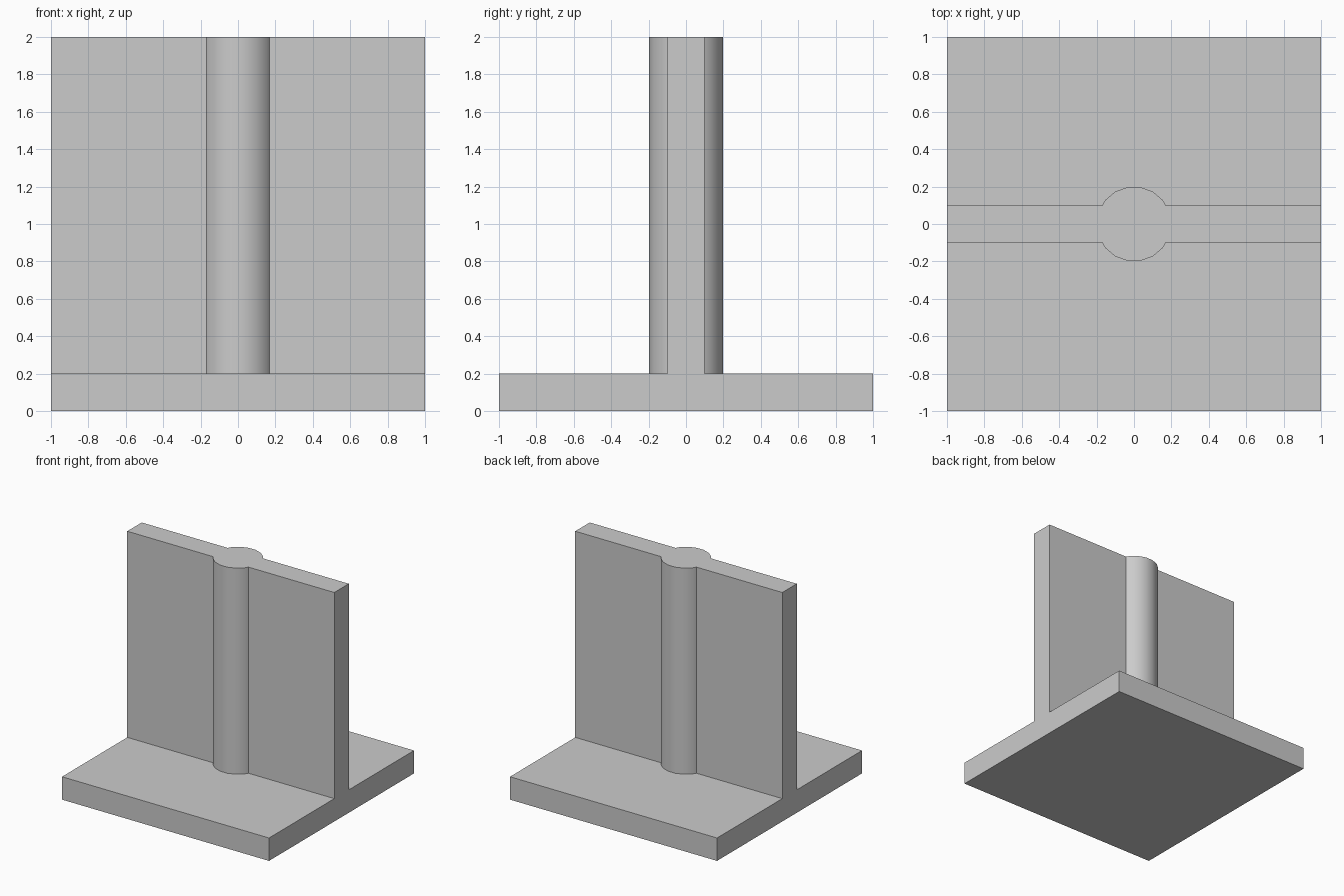
import bpy, bmesh
from math import radians
from mathutils import Matrix

if "Cube" in bpy.data.objects:
    bpy.data.objects.remove(bpy.data.objects["Cube"])


def make_object(name, bm):
    bmesh.ops.recalc_face_normals(bm, faces=bm.faces[:])
    mesh = bpy.data.meshes.new(name)
    bm.to_mesh(mesh)
    bm.free()
    obj = bpy.data.objects.new(name, mesh)
    bpy.context.collection.objects.link(obj)
    return obj


# Base plate and upright wall: an inverted T profile extruded along x
half = [(1, 0), (1, 0.2), (0.1, 0.2), (0.1, 2)]
profile = half + [(-y, z) for y, z in reversed(half)]
bm = bmesh.new()
face = bm.faces.new([bm.verts.new((-1, y, z)) for y, z in profile])
ext = bmesh.ops.extrude_face_region(bm, geom=[face])
bmesh.ops.translate(bm, vec=(2, 0, 0),
                    verts=[v for v in ext["geom"] if isinstance(v, bmesh.types.BMVert)])
stand = make_object("base_and_wall", bm)

# Round post running up the middle of the wall, sunk into the plate
bm = bmesh.new()
bmesh.ops.create_cone(bm, cap_ends=True, segments=18, radius1=0.2, radius2=0.2, depth=1.9,
                      matrix=Matrix.Translation((0, 0, 1.05)) @ Matrix.Rotation(radians(90), 4, 'Z'))
post = make_object("post", bm)
post.hide_render = True

# Join into one solid
mod = stand.modifiers.new("post_union", 'BOOLEAN')
mod.operation = 'UNION'
mod.solver = 'EXACT'
mod.object = post
bpy.context.view_layer.objects.active = stand
stand.select_set(True)
bpy.ops.object.modifier_apply(modifier=mod.name)
bpy.data.objects.remove(post)

# Smooth the post, keep the corners crisp
bpy.ops.object.shade_smooth_by_angle(angle=radians(30))
